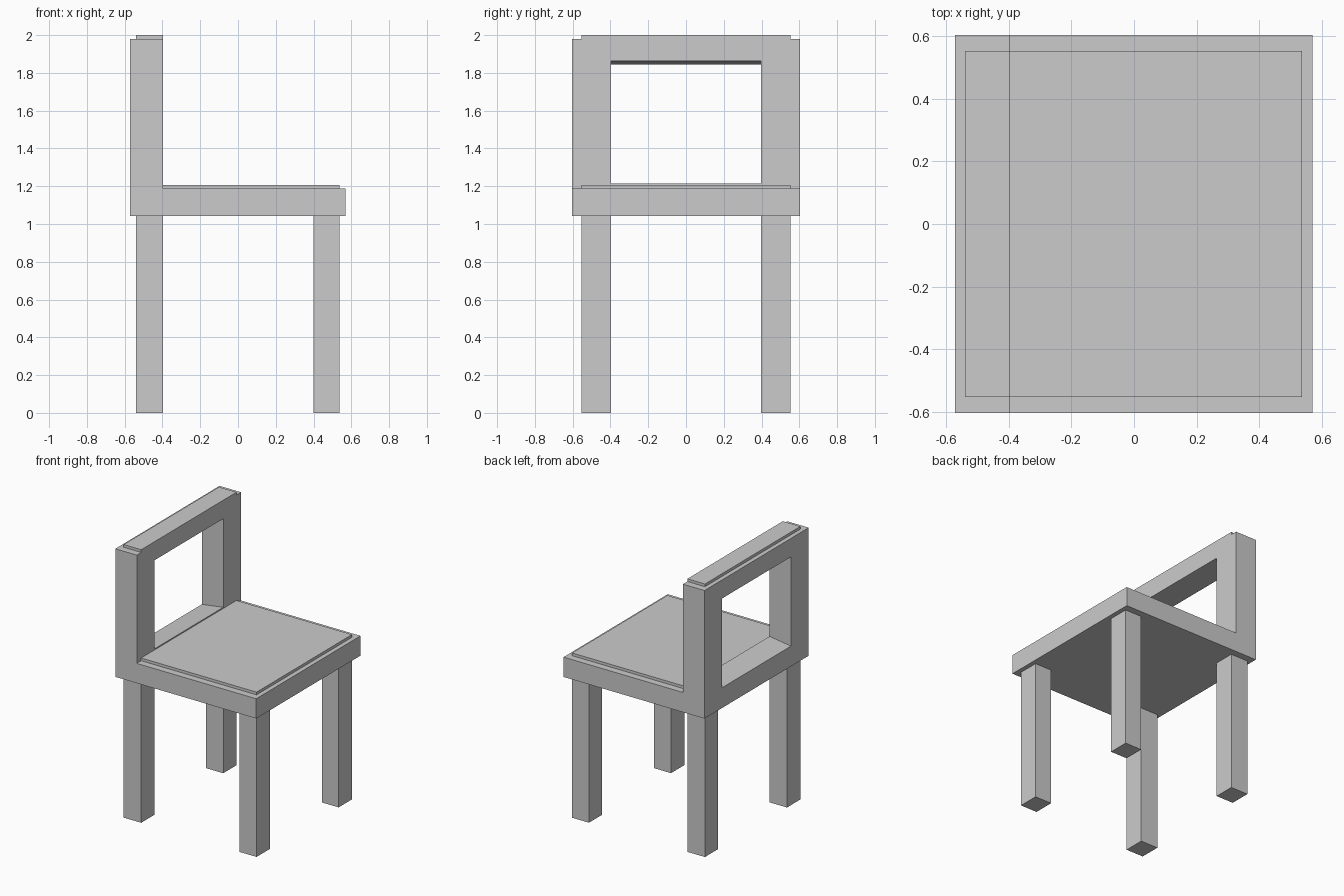
import bpy, bmesh

if "Cube" in bpy.data.objects:
    bpy.data.objects.remove(bpy.data.objects["Cube"])


def prism(name, profile, y0, y1):
    """Extrude an x-z profile from y0 to y1."""
    bm = bmesh.new()
    face = bm.faces.new([bm.verts.new((x, y0, z)) for x, z in profile])
    ext = bmesh.ops.extrude_face_region(bm, geom=[face])
    moved = [v for v in ext["geom"] if isinstance(v, bmesh.types.BMVert)]
    bmesh.ops.translate(bm, verts=moved, vec=(0, y1 - y0, 0))
    bmesh.ops.recalc_face_normals(bm, faces=bm.faces)
    mesh = bpy.data.meshes.new(name)
    bm.to_mesh(mesh)
    bm.free()
    obj = bpy.data.objects.new(name, mesh)
    bpy.context.collection.objects.link(obj)
    return obj


def box(name, x0, x1, y0, y1, z0, z1):
    return prism(name, [(x0, z0), (x1, z0), (x1, z1), (x0, z1)], y0, y1)


BACK_X, FRONT_X, REST_X = -0.572, 0.57, -0.398

# Seat slab and backrest in one L-shaped profile
frame = prism("seat_and_backrest", [
    (BACK_X, 1.042), (FRONT_X, 1.042), (FRONT_X, 1.187),
    (REST_X, 1.187), (REST_X, 1.98), (BACK_X, 1.98)], -0.603, 0.603)

# Backrest opening: sill and lintel rise slightly towards the seat
opening = prism("backrest_opening_cutter", [
    (-0.746, 1.166), (-0.224, 1.240), (-0.224, 1.884), (-0.746, 1.824)],
    -0.398, 0.398)
opening.hide_render = True
opening.display_type = 'WIRE'
cut = frame.modifiers.new("opening", 'BOOLEAN')
cut.operation = 'DIFFERENCE'
cut.solver = 'EXACT'
cut.object = opening

# Thin raised panels on the seat and on the top rail
box("seat_pad", REST_X, 0.537, -0.552, 0.552, 1.187, 1.207)
box("top_rail_cap", -0.54, REST_X, -0.552, 0.552, 1.98, 2.0)

# Four legs
for row, x0, x1 in (("rest_side", -0.54, -0.398), ("seat_side", 0.40, 0.537)):
    for side, y0, y1 in (("front", -0.552, -0.398), ("back", 0.398, 0.552)):
        box(f"{row}_{side}_leg", x0, x1, y0, y1, 0, 1.042)
